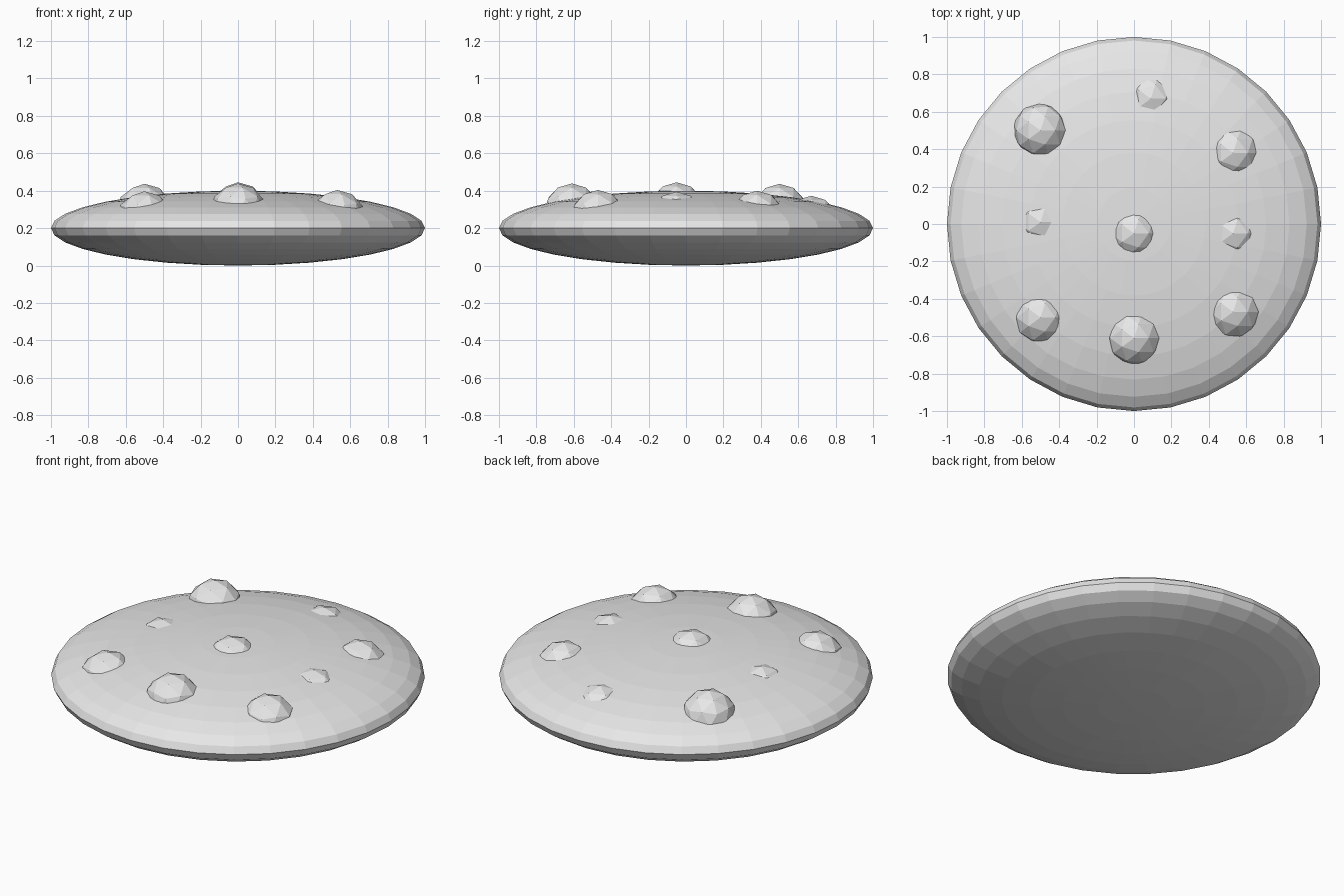
import bpy

if "Cube" in bpy.data.objects:
    bpy.data.objects.remove(bpy.data.objects["Cube"])

# Single plain colour
grey = bpy.data.materials.new("light grey")
grey.diffuse_color = (0.8, 0.8, 0.8, 1.0)
grey.use_nodes = True
grey.node_tree.nodes["Principled BSDF"].inputs["Base Color"].default_value = grey.diffuse_color


def finish(name):
    ob = bpy.context.object
    ob.name = name
    ob.data.materials.append(grey)
    bpy.ops.object.shade_flat()
    return ob


# Cookie body: flattened sphere, 32 sides and 16 rings
bpy.ops.mesh.primitive_uv_sphere_add(segments=32, ring_count=16, radius=1,
                                     location=(0, 0, 0.2))
body = finish("cookie_body")
body.scale.z = 0.2

# Chips: equal faceted balls sunk to different depths (x, y, top height)
CHIP_R = 0.15
chips = [
    (-0.50, 0.50, 0.437), (0.09, 0.67, 0.373), (0.53, 0.38, 0.400),
    (-0.50, 0.01, 0.395), (0.00, -0.05, 0.445), (0.53, -0.05, 0.395),
    (-0.50, -0.50, 0.397), (0.00, -0.61, 0.439), (0.53, -0.47, 0.404),
]
for i, (x, y, top) in enumerate(chips, 1):
    bpy.ops.mesh.primitive_ico_sphere_add(subdivisions=2, radius=CHIP_R,
                                          location=(x, y, top - CHIP_R))
    finish(f"chip_{i}")
